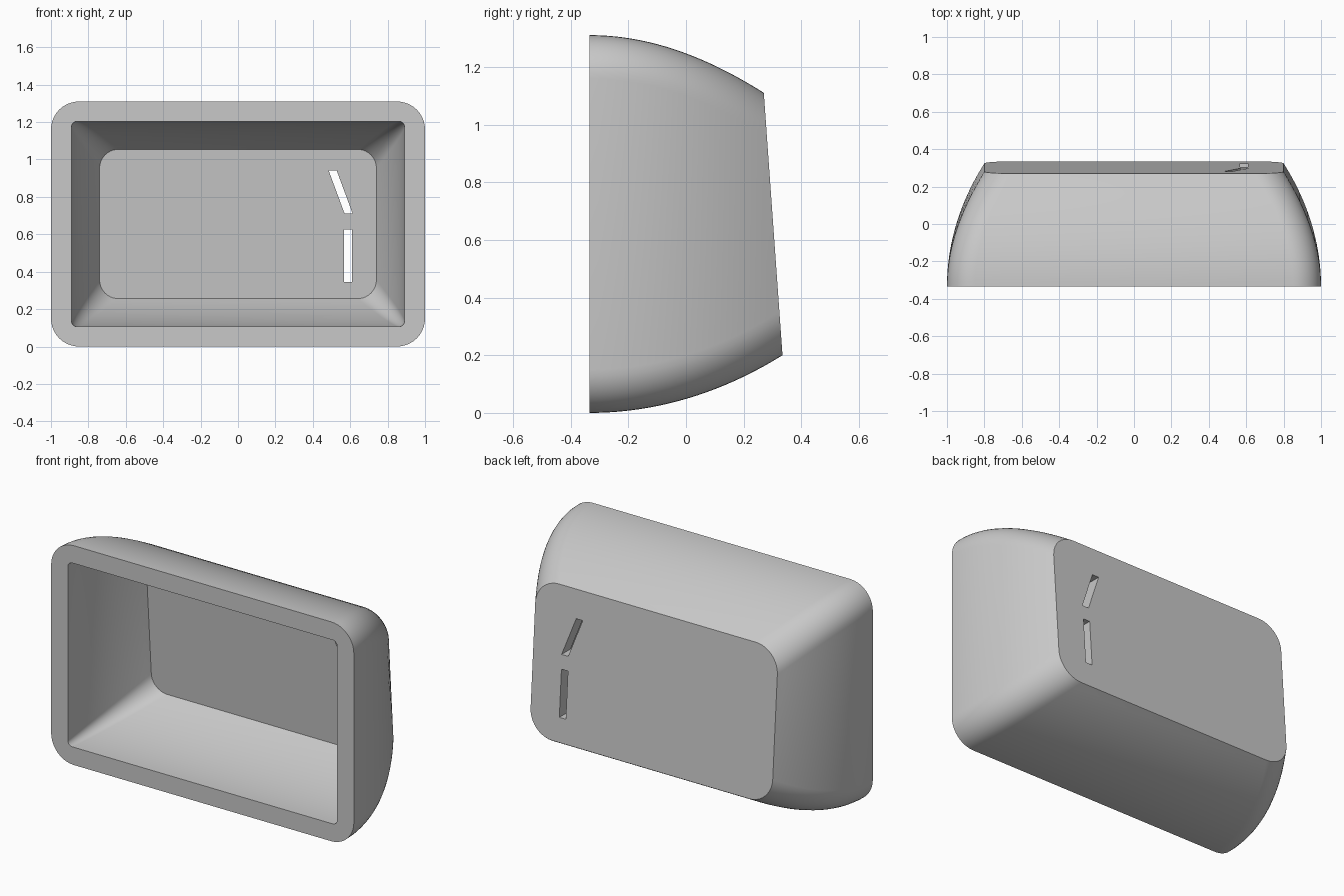
import bpy, bmesh, math

old = bpy.data.objects.get("Cube")
if old:
    bpy.data.objects.remove(old, do_unlink=True)

grey = bpy.data.materials.new("light grey")
grey.use_nodes = True
colour = (0.58, 0.58, 0.58, 1)
grey.diffuse_color = colour
grey.node_tree.nodes["Principled BSDF"].inputs["Base Color"].default_value = colour

FRONT, MID_Z = -0.335, 0.655
STEPS, ARC = 20, 10


def back_y(z, wall):
    """Tilted plane of the rear wall, moved inwards by the wall thickness."""
    return 0.349 - 0.0714 * z - wall


def rounded_ring(bm, half_w, half_h, radius, t, wall):
    """Rounded rectangle at fraction t of the way from front to rear."""
    ring = []
    for corner, (sx, sz) in enumerate([(1, 1), (-1, 1), (-1, -1), (1, -1)]):
        for i in range(ARC + 1):
            a = math.pi / 2 * (corner + i / ARC)
            x = sx * (half_w - radius) + radius * math.cos(a)
            z = MID_Z + sz * (half_h - radius) + radius * math.sin(a)
            y = FRONT + t * (back_y(z, wall) - FRONT)
            ring.append(bm.verts.new((x, y, z)))
    return ring


def bridge(bm, a, b):
    for i in range(len(a)):
        j = (i + 1) % len(a)
        bm.faces.new((a[i], a[j], b[j], b[i]))


def curved_skin(bm, half_w, half_h, drop, r_front, r_back, wall):
    """Skin that curves inwards to a flat rear face; returns the front ring."""
    rings = []
    for s in range(STEPS + 1):
        t = s / STEPS
        inset = drop * t * t
        radius = r_front + (r_back - r_front) * t
        rings.append(rounded_ring(bm, half_w - inset, half_h - inset, radius, t, wall))
    for a, b in zip(rings, rings[1:]):
        bridge(bm, a, b)
    bm.faces.new(rings[-1])
    return rings[0]


def finish(name, bm):
    bmesh.ops.recalc_face_normals(bm, faces=bm.faces)
    mesh = bpy.data.meshes.new(name)
    bm.to_mesh(mesh)
    bm.free()
    mesh.materials.append(grey)
    obj = bpy.data.objects.new(name, mesh)
    bpy.context.collection.objects.link(obj)
    return obj


# Housing: outer skin, inner skin and flat front rim
bm = bmesh.new()
outer = curved_skin(bm, 1.0, 0.655, 0.2, 0.15, 0.15, 0)
inner = curved_skin(bm, 0.89, 0.549, 0.15, 0.03, 0.1, 0.085)
bridge(bm, outer, inner)
housing = finish("housing", bm)


# Slots through the rear wall: lower upright one, upper slanted one
def slot(name, x_low, x_high, z_low, z_high, width=0.043):
    bm = bmesh.new()
    outline = [(x_low, z_low), (x_low + width, z_low),
               (x_high + width, z_high), (x_high, z_high)]
    near = [bm.verts.new((x, 0.0, z)) for x, z in outline]
    far = [bm.verts.new((x, 0.5, z)) for x, z in outline]
    bridge(bm, near, far)
    bm.faces.new(near)
    bm.faces.new(far)
    cutter = finish(name, bm)
    cutter.hide_render = True
    return cutter


cutters = [slot("lower_slot_cutter", 0.567, 0.567, 0.345, 0.625),
           slot("upper_slot_cutter", 0.57, 0.485, 0.71, 0.94)]

bpy.ops.object.select_all(action="DESELECT")
bpy.context.view_layer.objects.active = housing
housing.select_set(True)
for cutter in cutters:
    mod = housing.modifiers.new(cutter.name, "BOOLEAN")
    mod.object = cutter
    mod.operation = "DIFFERENCE"
    mod.solver = "EXACT"
    bpy.ops.object.modifier_apply(modifier=mod.name)
    bpy.data.objects.remove(cutter, do_unlink=True)

bpy.ops.object.shade_smooth_by_angle(angle=math.radians(30))
